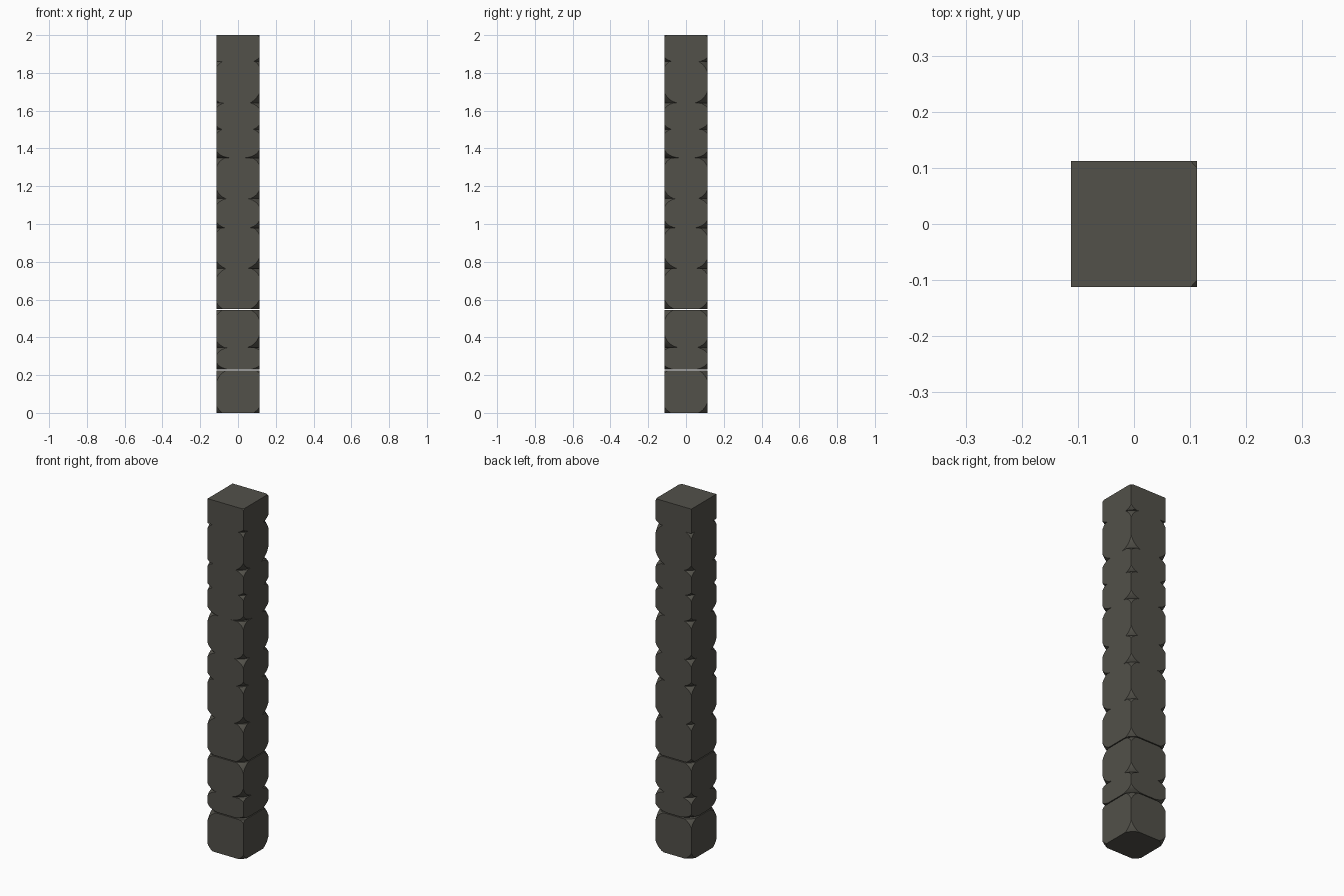
import bpy, bmesh, math, random
from mathutils import Vector

if "Cube" in bpy.data.objects:
    bpy.data.objects.remove(bpy.data.objects["Cube"])

random.seed(4)
HALF = 0.1125  # half width of the column

stone_mat = bpy.data.materials.new("dark olive stone")
stone_mat.diffuse_color = (0.085, 0.082, 0.068, 1)
stone_mat.use_nodes = True
stone_mat.node_tree.nodes["Principled BSDF"].inputs["Base Color"].default_value = stone_mat.diffuse_color

# bottom, top, then corner sharpness 0-9:
# front (top left, top right, bottom left, bottom right), then back in the same x order
STONES = [
    (0.00, 0.225, "1644", "3232"),
    (0.23, 0.345, "1513", "2211"),
    (0.345, 0.545, "4230", "3322"),
    (0.55, 0.765, "2342", "4443"),
    (0.765, 0.98, "5431", "3342"),
    (0.98, 1.135, "2132", "2321"),
    (1.135, 1.35, "2322", "3232"),
    (1.35, 1.50, "4410", "3421"),
    (1.50, 1.64, "3243", "2332"),
    (1.64, 1.86, "4561", "4231"),
    (1.86, 2.00, "9683", "9693"),
]


def chipped_stone(name, z0, z1, corners):
    """Lumpy superellipsoid sliced flat by the six planes of a block."""
    half = Vector((HALF, HALF, (z1 - z0) / 2))
    mid = Vector((0, 0, (z0 + z1) / 2))
    p = random.uniform(2.3, 2.8)
    bm = bmesh.new()
    bmesh.ops.create_cube(bm, size=2)
    bmesh.ops.subdivide_edges(bm, edges=bm.edges[:], cuts=15, use_grid_fill=True)
    for v in bm.verts:
        u = v.co.copy()
        # blend the sharpness of the eight corners
        sharp = 0
        for i, digit in enumerate(corners):
            s = (1 if i % 2 else -1, 1 if i >= 4 else -1, -1 if i % 4 >= 2 else 1)
            w = 1
            for a in range(3):
                w *= (1 + s[a] * u[a]) / 2
            sharp += w * int(digit) / 9
        norm = sum(abs(c) ** p for c in u) ** (1 / p)
        reach = 2 ** (1 / p) * 1.0 + sharp * (3 ** (1 / p) * 1.02 - 2 ** (1 / p))
        v.co = u / norm * reach
    # slice the six flat faces
    for axis in range(3):
        for sign in (-1, 1):
            n = Vector((0, 0, 0))
            n[axis] = sign
            cut = bmesh.ops.bisect_plane(
                bm, geom=bm.verts[:] + bm.edges[:] + bm.faces[:], dist=1e-5,
                plane_co=n, plane_no=n, clear_outer=True)
            rim = [e for e in bm.edges if e.is_boundary]
            bmesh.ops.holes_fill(bm, edges=rim, sides=0)
    bmesh.ops.remove_doubles(bm, verts=bm.verts[:], dist=1e-4)
    for v in bm.verts:
        v.co = Vector([v.co[a] * half[a] for a in range(3)]) + mid
    bmesh.ops.recalc_face_normals(bm, faces=bm.faces[:])
    mesh = bpy.data.meshes.new(name)
    bm.to_mesh(mesh)
    bm.free()
    mesh.materials.append(stone_mat)
    ob = bpy.data.objects.new(name, mesh)
    bpy.context.collection.objects.link(ob)
    bpy.ops.object.select_all(action='DESELECT')
    ob.select_set(True)
    bpy.context.view_layer.objects.active = ob
    bpy.ops.object.shade_smooth_by_angle(angle=math.radians(22))


# stacked column, bottom to top
for i, (z0, z1, front, back) in enumerate(STONES):
    chipped_stone(f"stone_{i + 1:02d}", z0, z1, front + back)
